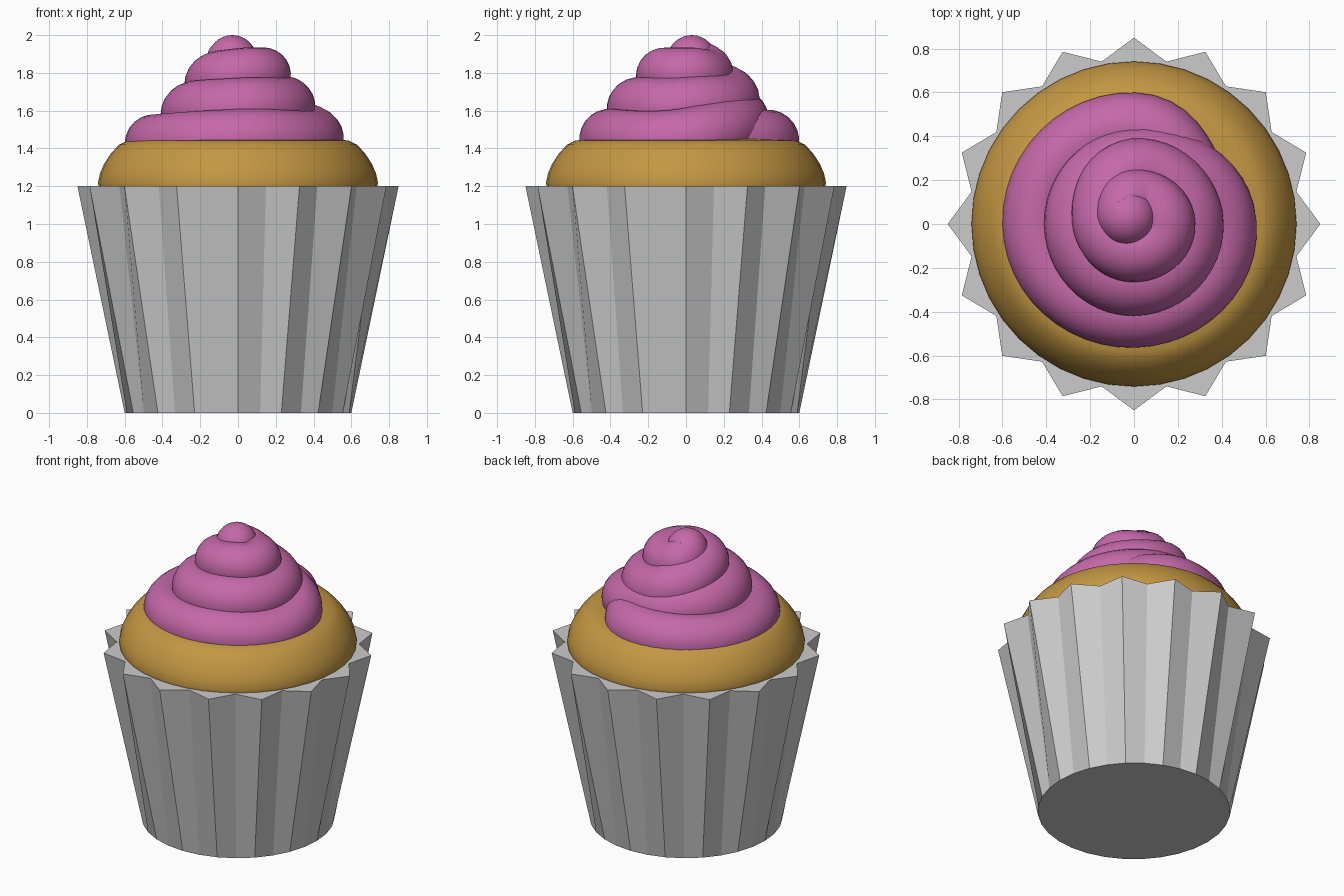
import bpy, bmesh
from math import sin, cos, pi, radians

if "Cube" in bpy.data.objects:
    bpy.data.objects.remove(bpy.data.objects["Cube"])


def finish(name, bm, color=None, smooth=None):
    bmesh.ops.recalc_face_normals(bm, faces=bm.faces)
    me = bpy.data.meshes.new(name)
    bm.to_mesh(me)
    bm.free()
    ob = bpy.data.objects.new(name, me)
    bpy.context.collection.objects.link(ob)
    style(ob, color, smooth)
    return ob


def style(ob, color=None, smooth=None):
    if color:
        mat = bpy.data.materials.new(ob.name)
        mat.diffuse_color = (*color, 1)
        mat.use_nodes = True
        mat.node_tree.nodes["Principled BSDF"].inputs["Base Color"].default_value = mat.diffuse_color
        ob.data.materials.clear()
        ob.data.materials.append(mat)
    if smooth:
        bpy.ops.object.select_all(action='DESELECT')
        ob.select_set(True)
        bpy.context.view_layer.objects.active = ob
        bpy.ops.object.shade_smooth_by_angle(angle=radians(smooth))


def loft(rings):
    # skin closed rings of points and cap both ends
    bm = bmesh.new()
    loops = [[bm.verts.new(p) for p in ring] for ring in rings]
    for a, b in zip(loops, loops[1:]):
        n = len(a)
        for i in range(n):
            bm.faces.new((a[i], a[(i + 1) % n], b[(i + 1) % n], b[i]))
    bm.faces.new(loops[0])
    bm.faces.new(loops[-1])
    return bm


def ring(n, z, *radii):
    return [(radii[i % len(radii)] * cos(2 * pi * i / n),
             radii[i % len(radii)] * sin(2 * pi * i / n), z) for i in range(n)]


# pleated wrapper: round base, 16-point star rim
finish("wrapper", loft([ring(32, 0, 0.6), ring(32, 1.2, 0.85, 0.755)]))

# cake top
profile = [(0.72, 1.15), (0.738, 1.19), (0.741, 1.22), (0.73, 1.27), (0.708, 1.32),
           (0.672, 1.375), (0.63, 1.42), (0.585, 1.442), (0.5, 1.45)]
finish("cake", loft([ring(40, z, r) for r, z in profile]), (0.55, 0.31, 0.055), 50)

# frosting swirl: (outer radius, centre height, tube radius) per quarter turn clockwise from the back
PINK = (0.56, 0.14, 0.40)
swirl = [(0.25, 1.80, 0.14), (0.28, 1.79, 0.145), (0.265, 1.785, 0.145), (0.28, 1.75, 0.15),
         (0.39, 1.66, 0.16), (0.41, 1.62, 0.16), (0.42, 1.61, 0.165), (0.41, 1.58, 0.17),
         (0.44, 1.55, 0.165), (0.56, 1.455, 0.16), (0.565, 1.45, 0.16), (0.60, 1.425, 0.155),
         (0.60, 1.44, 0.165), (0.54, 1.44, 0.16)]
tip = (-0.03, 0.03, 1.87)
path = [(tip, 0.13), ((-0.04, 0.045, 1.855), 0.132)]
for i, (r, z, t) in enumerate(swirl):
    a = pi / 2 - i * pi / 2
    path.append((((r - t) * cos(a), (r - t) * sin(a), z), t))

cu = bpy.data.curves.new("frosting_swirl", 'CURVE')
cu.dimensions = '3D'
cu.bevel_depth = 1
cu.bevel_resolution = 10
cu.resolution_u = 12
cu.use_fill_caps = True
sp = cu.splines.new('BEZIER')
sp.radius_interpolation = 'CARDINAL'
sp.bezier_points.add(len(path) - 1)
for bp, (co, t) in zip(sp.bezier_points, path):
    bp.co = co
    bp.radius = t
    bp.handle_left_type = bp.handle_right_type = 'AUTO'
ob = bpy.data.objects.new("frosting_swirl", cu)
bpy.context.collection.objects.link(ob)
bpy.context.view_layer.objects.active = ob
ob.select_set(True)
bpy.ops.object.convert(target='MESH')
style(bpy.context.view_layer.objects.active, PINK, 50)

# rounded frosting tip
bm = bmesh.new()
bmesh.ops.create_uvsphere(bm, u_segments=32, v_segments=16, radius=0.13)
bmesh.ops.translate(bm, verts=bm.verts, vec=tip)
finish("frosting_tip", bm, PINK, 50)
